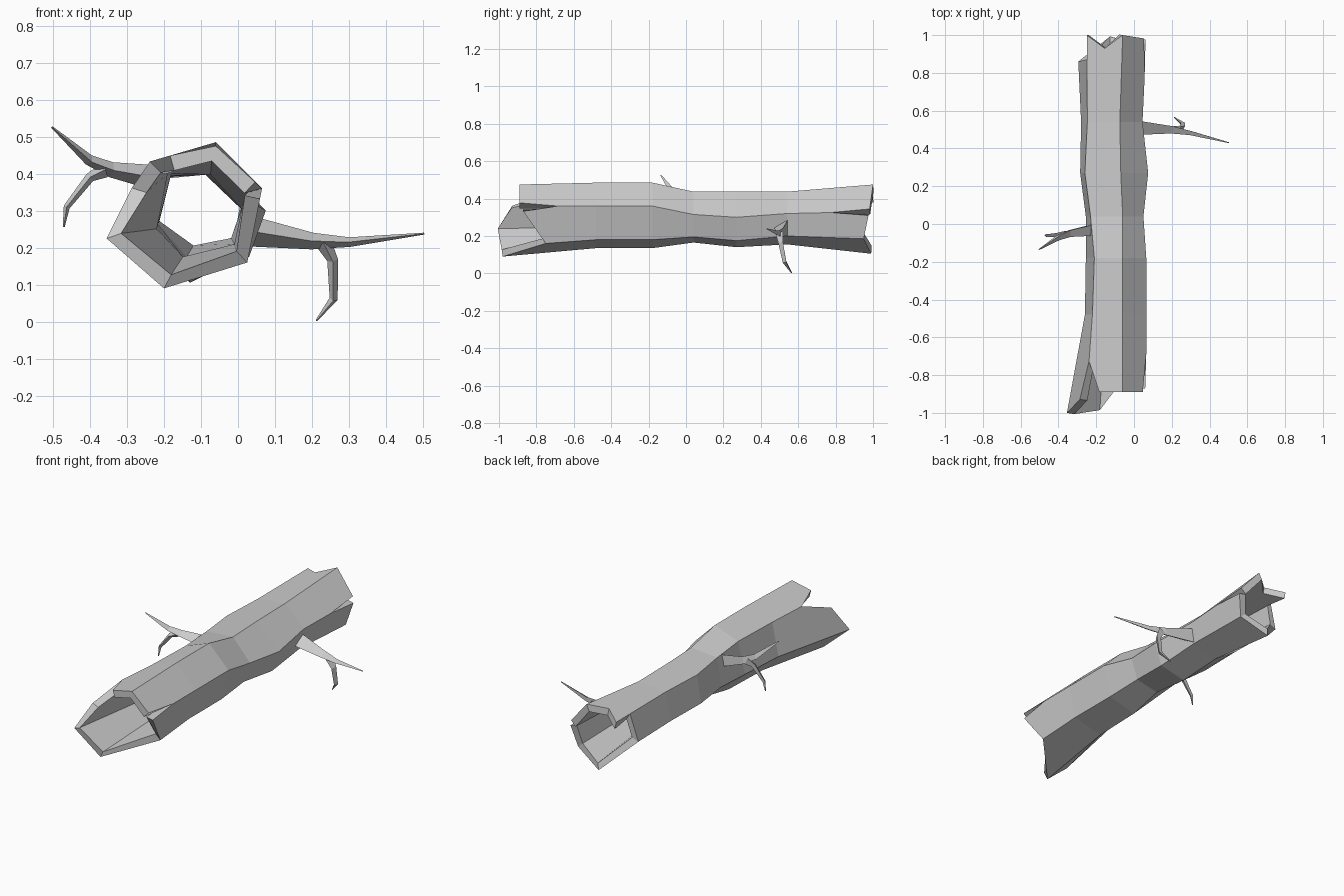
import bpy, bmesh, math
from mathutils import Vector

if "Cube" in bpy.data.objects:
    bpy.data.objects.remove(bpy.data.objects["Cube"])


def add_object(name, bm):
    bmesh.ops.recalc_face_normals(bm, faces=bm.faces[:])
    me = bpy.data.meshes.new(name)
    bm.to_mesh(me)
    bm.free()
    ob = bpy.data.objects.new(name, me)
    bpy.context.scene.collection.objects.link(ob)
    return ob


# Hexagonal bark rings (x, z): top, upper right, lower right, bottom, left, upper left
RINGS = [
    (-0.48, [(-.06, .485), (.065, .36), (.02, .18), (-.16, .135), (-.26, .24), (-.22, .43)]),
    (-0.18, [(-.06, .485), (.065, .36), (.02, .18), (-.15, .135), (-.255, .25), (-.21, .43)]),
    (0.04, [(-.06, .437), (.05, .315), (.01, .195), (-.13, .165), (-.255, .26), (-.23, .425)]),
    (0.27, [(-.07, .437), (.075, .30), (.03, .175), (-.13, .14), (-.285, .26), (-.26, .42)]),
    (0.54, [(-.075, .437), (.045, .32), (.02, .20), (-.13, .155), (-.28, .26), (-.247, .42)]),
]
FRONT = [(-.06, -.89, .475), (.065, -.89, .36), (.025, -.75, .16),
         (-.2, -.98, .09), (-.355, -1, .225), (-.25, -.89, .435)]
BACK = [(-.06, 1, .475), (.066, .98, .33), (.03, .95, .185),
        (-.13, .99, .105), (-.295, .86, .265), (-.25, 1, .42)]
# Cracks: corner -> (depth along strip, pull toward previous corner, pull toward next)
FRONT_CRACKS = {1: (.5, .15, .14), 5: (.6, .35, .35)}
BACK_CRACKS = {1: (.53, .1, .14), 5: (.72, None, 0)}


def ragged_end(bm, ring, base, cracks, notch=None):
    """Strip ends that share corners, except where a crack splits them."""
    pts = [Vector(p) for p in base]
    shared = [bm.verts.new(p if i not in cracks else ring[i].co.lerp(p, cracks[i][0]))
              for i, p in enumerate(pts)]
    for i in range(6):
        j = (i + 1) % 6
        loop = [ring[i], ring[j], shared[j]]
        if j in cracks and cracks[j][1] is not None:
            loop.append(bm.verts.new(pts[j].lerp(pts[i], cracks[j][1])))
        if notch and notch[0] == i:
            mid = pts[i].lerp(pts[j], .5)
            mid.y = notch[1]
            loop.append(bm.verts.new(mid))
        if i in cracks:
            loop.append(bm.verts.new(pts[i].lerp(pts[j], cracks[i][2])))
        loop.append(shared[i])
        bm.faces.new(loop)


# Hollow trunk
bm = bmesh.new()
rings = [[bm.verts.new((x, y, z)) for x, z in sec] for y, sec in RINGS]
for a, b in zip(rings, rings[1:]):
    for i in range(6):
        j = (i + 1) % 6
        bm.faces.new((a[i], a[j], b[j], b[i]))
ragged_end(bm, rings[0], FRONT, FRONT_CRACKS)
ragged_end(bm, rings[-1], BACK, BACK_CRACKS, notch=(5, .93))
# make sure the normals point out of the tube before thickening
bmesh.ops.recalc_face_normals(bm, faces=bm.faces[:])
top = max(bm.faces, key=lambda f: f.calc_center_median().z)
inward = top.normal.z < 0
trunk = add_object("hollow_trunk", bm)
mod = trunk.modifiers.new("wall", 'SOLIDIFY')
mod.thickness = 0.042
mod.offset = 1 if inward else -1


def branch(name, path):
    """Tapered three-sided limb through (x, y, z, radius) points."""
    bm = bmesh.new()
    pts = [Vector(p[:3]) for p in path]
    loops = []
    for k, p in enumerate(pts):
        d = (pts[min(k + 1, len(pts) - 1)] - pts[max(k - 1, 0)]).normalized()
        u = Vector((0, -1, 0))
        u = (u - d * u.dot(d)).normalized()
        v = d.cross(u)
        loops.append([bm.verts.new(p + path[k][3] * (u * math.cos(a) + v * math.sin(a)))
                      for a in (0, math.tau / 3, 2 * math.tau / 3)])
    for a, b in zip(loops, loops[1:]):
        for i in range(3):
            j = (i + 1) % 3
            bm.faces.new((a[i], a[j], b[j], b[i]))
    bm.faces.new(loops[0])
    bm.faces.new(loops[-1])
    return add_object(name, bm)


# Right limb and its drooping twig
branch("right_branch", [(.03, .52, .245, .048), (.2, .505, .218, .026),
                        (.3, .485, .215, .015), (.503, .431, .238, .003)])
branch("right_twig", [(.23, .505, .215, .026), (.256, .51, .165, .017),
                      (.258, .53, .06, .013), (.212, .565, .003, .003)])
# Left limb and its drooping twig
branch("left_branch", [(-.2, -.02, .385, .042), (-.34, -.045, .41, .024),
                       (-.4, -.07, .435, .017), (-.503, -.135, .526, .003)])
branch("left_twig", [(-.36, -.05, .41, .024), (-.4, -.055, .39, .015),
                     (-.463, -.06, .31, .010), (-.471, -.06, .256, .003)])
